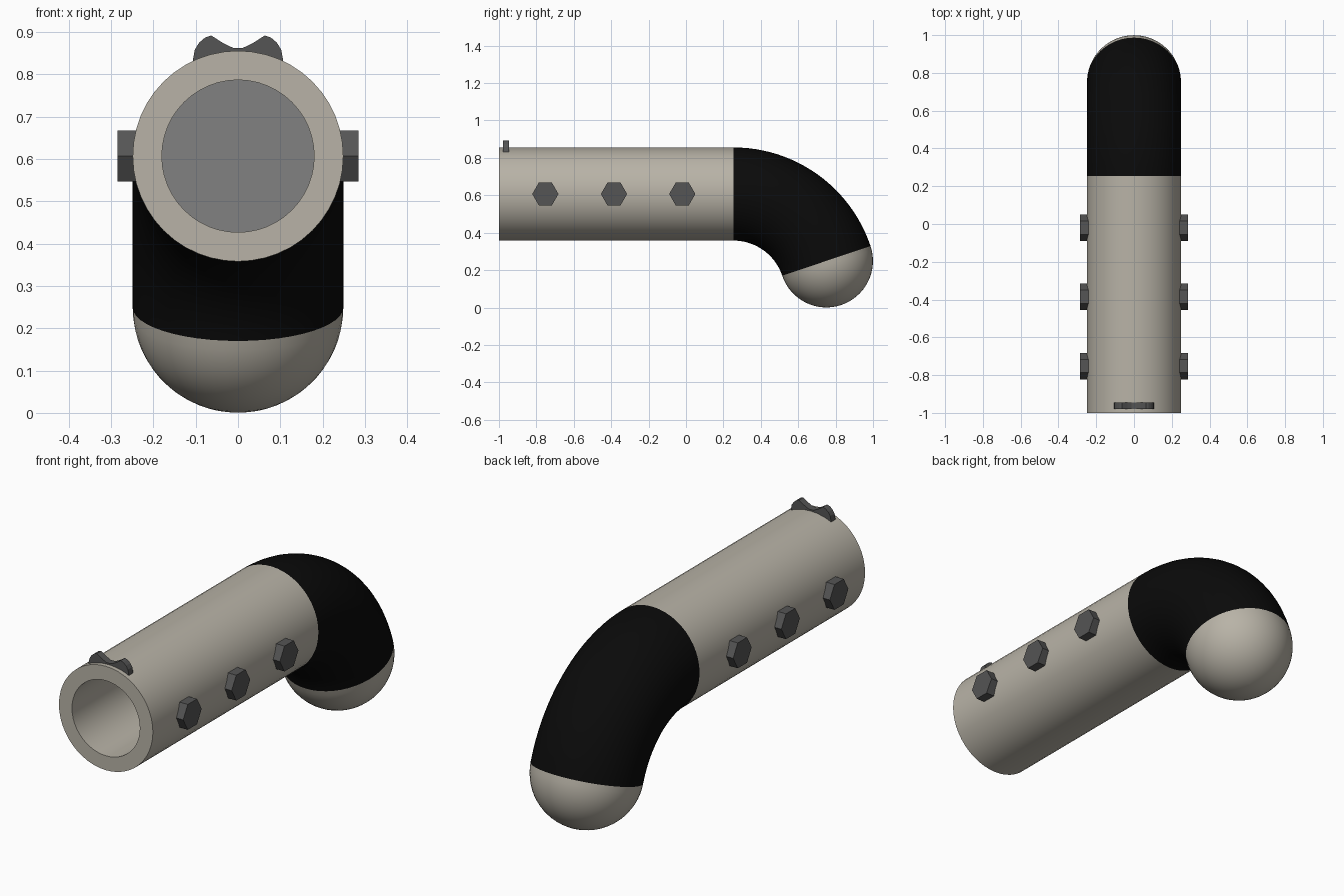
import bpy, bmesh
from math import sin, cos, pi, radians
from mathutils import Vector

if "Cube" in bpy.data.objects:
    bpy.data.objects.remove(bpy.data.objects["Cube"])

SEG, R, BORE = 48, 0.249, 0.18
AXIS_Z, JOINT_Y = 0.607, 0.253
BEND_R, BEND = 0.525, radians(71.4)


def material(name, rgb):
    m = bpy.data.materials.new(name)
    m.diffuse_color = (*rgb, 1)
    m.use_nodes = True
    m.node_tree.nodes["Principled BSDF"].inputs["Base Color"].default_value = m.diffuse_color
    return m


BEIGE = material("beige", (0.48, 0.45, 0.385))
BLACK = material("black", (0.003, 0.003, 0.003))
DARK = material("dark_grey", (0.09, 0.09, 0.09))
GREY = material("grey", (0.22, 0.22, 0.22))


def finish(name, bm, mat, smooth=True):
    bmesh.ops.recalc_face_normals(bm, faces=bm.faces)
    me = bpy.data.meshes.new(name)
    bm.to_mesh(me)
    bm.free()
    ob = bpy.data.objects.new(name, me)
    bpy.context.collection.objects.link(ob)
    me.materials.append(mat)
    if smooth:
        bpy.ops.object.select_all(action='DESELECT')
        ob.select_set(True)
        bpy.context.view_layer.objects.active = ob
        bpy.ops.object.shade_smooth_by_angle(angle=radians(35))
    return ob


def loft(name, stations, mat, closed=False, caps=True):
    """Skin circles given as (y, z, downward tilt, radius)."""
    bm = bmesh.new()
    rings = []
    for y, z, a, r in stations:
        n = Vector((0, sin(a), cos(a)))
        c = Vector((0, y, z))
        rings.append([bm.verts.new(c + r * (cos(t) * Vector((1, 0, 0)) + sin(t) * n))
                      for t in (2 * pi * i / SEG for i in range(SEG))])
    for p, q in zip(rings, rings[1:] + (rings[:1] if closed else [])):
        for i in range(SEG):
            j = (i + 1) % SEG
            bm.faces.new((p[i], p[j], q[j], q[i]))
    if caps and not closed:
        bm.faces.new(rings[0])
        bm.faces.new(rings[-1])
    return finish(name, bm, mat)


def prism(name, points, depth, mat):
    """Extrude a planar polygon by the depth vector."""
    bm = bmesh.new()
    f = bm.faces.new([bm.verts.new(p) for p in points])
    ext = bmesh.ops.extrude_face_region(bm, geom=[f])
    bmesh.ops.translate(bm, vec=depth,
                        verts=[v for v in ext["geom"] if isinstance(v, bmesh.types.BMVert)])
    return finish(name, bm, mat, smooth=False)


# Hollow straight barrel and the plate closing its bore
loft("barrel", [(-1, AXIS_Z, 0, R), (JOINT_Y, AXIS_Z, 0, R),
                (JOINT_Y, AXIS_Z, 0, BORE), (-1, AXIS_Z, 0, BORE)], BEIGE, closed=True)
loft("bore_end", [(JOINT_Y - 0.01, AXIS_Z, 0, BORE), (JOINT_Y, AXIS_Z, 0, BORE)], GREY)

# Curved black grip
steps = 24
bend = []
for i in range(steps + 1):
    a = BEND * i / steps
    bend.append((JOINT_Y + BEND_R * sin(a), AXIS_Z - BEND_R * (1 - cos(a)), a, R))
loft("curved_grip", bend, BLACK, caps=False)

# Rounded butt continuing the end of the grip
ey, ez = bend[-1][:2]
dome = []
for i in range(17):
    b = pi / 2 * i / 16
    d = R * sin(b)
    dome.append((ey + d * cos(BEND), ez - d * sin(BEND), BEND, max(R * cos(b), 0.0005)))
loft("rounded_butt", dome, BEIGE)

# Three hexagonal bolts on each side
for side, label in ((1, "right"), (-1, "left")):
    for k, y in enumerate((-0.752, -0.385, -0.02)):
        hexagon = [(side * 0.235, y + 0.07 * cos(pi / 3 * i), AXIS_Z + 0.07 * sin(pi / 3 * i))
                   for i in range(6)]
        prism(f"bolt_{label}_{k + 1}", hexagon, Vector((side * 0.05, 0, 0)), DARK)

# Notched front sight seated on the barrel
half = [(0.035, 0.874), (0.063, 0.892), (0.078, 0.887), (0.092, 0.875),
        (0.102, 0.859), (0.107, 0.832), (0.06, 0.846)]
outline = [(0.012, 0.863)] + half
profile = outline + [(-x, z) for x, z in reversed(outline)]
prism("front_sight", [(x, -0.979, z) for x, z in profile], Vector((0, 0.033, 0)), DARK)
